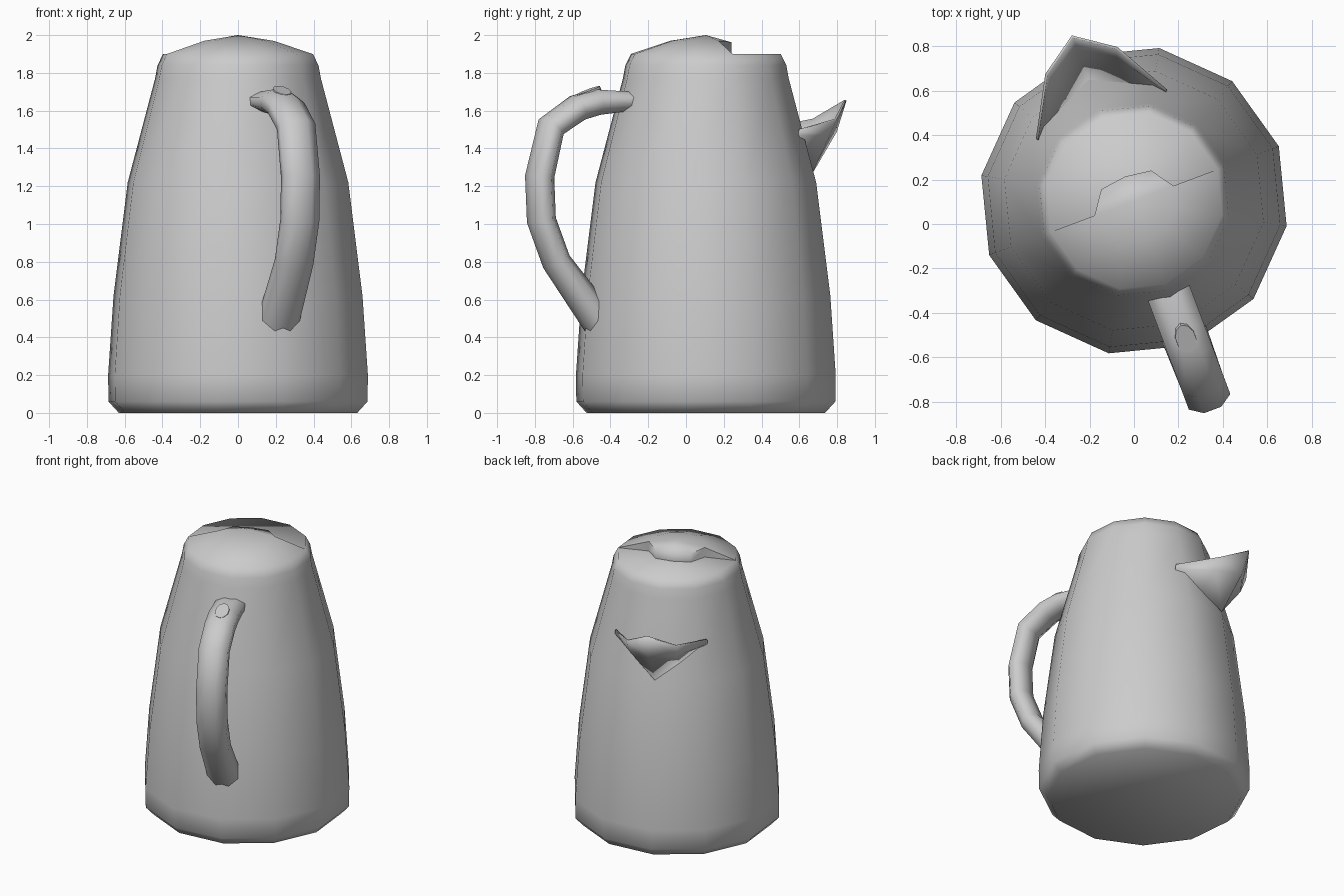
import bpy, bmesh, math
from mathutils import Vector, Matrix

if "Cube" in bpy.data.objects:
    bpy.data.objects.remove(bpy.data.objects["Cube"], do_unlink=True)

grey = bpy.data.materials.new("plain grey")
grey.use_nodes = True
colour = (0.6, 0.6, 0.6, 1)
grey.diffuse_color = colour
grey.node_tree.nodes["Principled BSDF"].inputs["Base Color"].default_value = colour

# The whole jug is turned so that the spout and handle lie on a slanted axis
PLACE = Matrix.Translation((0, 0.105, 0)) @ Matrix.Rotation(math.radians(20.6), 4, 'Z')


def finish(name, bm, angle=75):
    bmesh.ops.recalc_face_normals(bm, faces=bm.faces)
    mesh = bpy.data.meshes.new(name)
    bm.to_mesh(mesh)
    bm.free()
    mesh.materials.append(grey)
    obj = bpy.data.objects.new(name, mesh)
    bpy.context.collection.objects.link(obj)
    obj.matrix_world = PLACE
    bpy.ops.object.select_all(action='DESELECT')
    obj.select_set(True)
    bpy.context.view_layer.objects.active = obj
    bpy.ops.object.shade_smooth_by_angle(angle=math.radians(angle))
    return obj


def bridge(bm, a, b, closed=True):
    n = len(a)
    for i in range(n if closed else n - 1):
        j = (i + 1) % n
        bm.faces.new((a[i], a[j], b[j], b[i]))


# Body: twelve-sided turned profile
SIDES = 12
profile = [(0.64, 0), (0.695, 0.06), (0.697, 0.2), (0.668, 0.62), (0.592, 1.22),
           (0.445, 1.77), (0.432, 1.84), (0.402, 1.9)]
bm = bmesh.new()


def ring_points(r, z, count):
    return [bm.verts.new((r * math.cos(math.tau * i / SIDES),
                          r * math.sin(math.tau * i / SIDES), z)) for i in count]


rings = [ring_points(r, z, range(SIDES)) for r, z in profile]
for lower, upper in zip(rings, rings[1:]):
    bridge(bm, lower, upper)
bm.faces.new(rings[0])

# Lid: flat rear half, domed front half
rim = rings[-1]
half = SIDES // 2
bm.faces.new(rim[:half + 1])
front_rim = rim[half:] + rim[:1]
dome = ring_points(0.19, 1.97, range(half, SIDES + 1))
bridge(bm, front_rim, dome, closed=False)
apex = bm.verts.new((0, 0, 2))
for a, b in zip(dome, dome[1:]):
    bm.faces.new((a, b, apex))

# Lid tab: lip overhanging the flat half
lip = [bm.verts.new(p) for p in ((-0.12, 0.1, 1.962), (0, 0.116, 1.962), (0.12, 0.1, 1.962))]
chain = [dome[0]] + lip + [dome[-1]]
base = [bm.verts.new((v.co.x, v.co.y, 1.9)) for v in chain]
for a, b in zip(chain, chain[1:]):
    bm.faces.new((a, b, apex))
bridge(bm, chain, base, closed=False)
bm.faces.new((front_rim[0], dome[0], base[0]))
bm.faces.new((front_rim[-1], dome[-1], base[-1]))
finish("jug_body", bm)

# Handle: oval section swept along a bent path (distance from axis, height)
path = [(0.44, 1.65), (0.62, 1.645), (0.725, 1.615), (0.875, 1.515), (0.94, 1.25),
        (0.93, 1.02), (0.845, 0.8), (0.6, 0.48)]
points = [Vector((0, -d, z)) for d, z in path]
bm = bmesh.new()
tubes = []
for i, p in enumerate(points):
    before = (p - points[max(i - 1, 0)]).normalized()
    after = (points[min(i + 1, len(points) - 1)] - p).normalized()
    tangent = (before + after).normalized()
    normal = tangent.cross(Vector((1, 0, 0)))
    wide, thick = (0.115, 0.09) if i == len(points) - 1 else (0.108, 0.073)
    if i == 0:
        thick = 0.055
    tubes.append([bm.verts.new(p + Vector((wide * math.cos(t), 0, 0)) + normal * thick * math.sin(t))
                  for t in (math.tau * (k + 0.5) / 8 for k in range(8))])
for a, b in zip(tubes, tubes[1:]):
    bridge(bm, a, b)
bm.faces.new(tubes[0])
bm.faces.new(tubes[-1])
finish("handle", bm, 60)

# Thumb button: small tilted disc on top of the handle
bm = bmesh.new()
tilt = Matrix.Translation((0, -0.655, 1.68)) @ Matrix.Rotation(math.radians(20), 4, 'X')
bmesh.ops.create_cone(bm, cap_ends=True, segments=10, radius1=0.05, radius2=0.046, depth=0.06,
                      matrix=tilt @ Matrix.Diagonal((1, 1.5, 1, 1)))
finish("thumb_button", bm, 40)

# Spout: open pouring lip, mirrored about its centre line
rows = [[(0.31, 0.415, 1.5), (0.17, 0.67, 1.555), (0, 0.79, 1.655)],
        [(0.31, 0.41, 1.47), (0.16, 0.635, 1.47), (0, 0.735, 1.49)],
        [(0.29, 0.40, 1.45), (0.15, 0.51, 1.36), (0, 0.585, 1.25)]]
bm = bmesh.new()
strips = [[bm.verts.new(p) for p in row + [(-x, y, z) for x, y, z in row[-2::-1]]] for row in rows]
for a, b in zip(strips, strips[1:]):
    bridge(bm, a, b, closed=False)
spout = finish("spout", bm)
shell = spout.modifiers.new("thickness", 'SOLIDIFY')
shell.thickness = 0.012
shell.offset = 0
